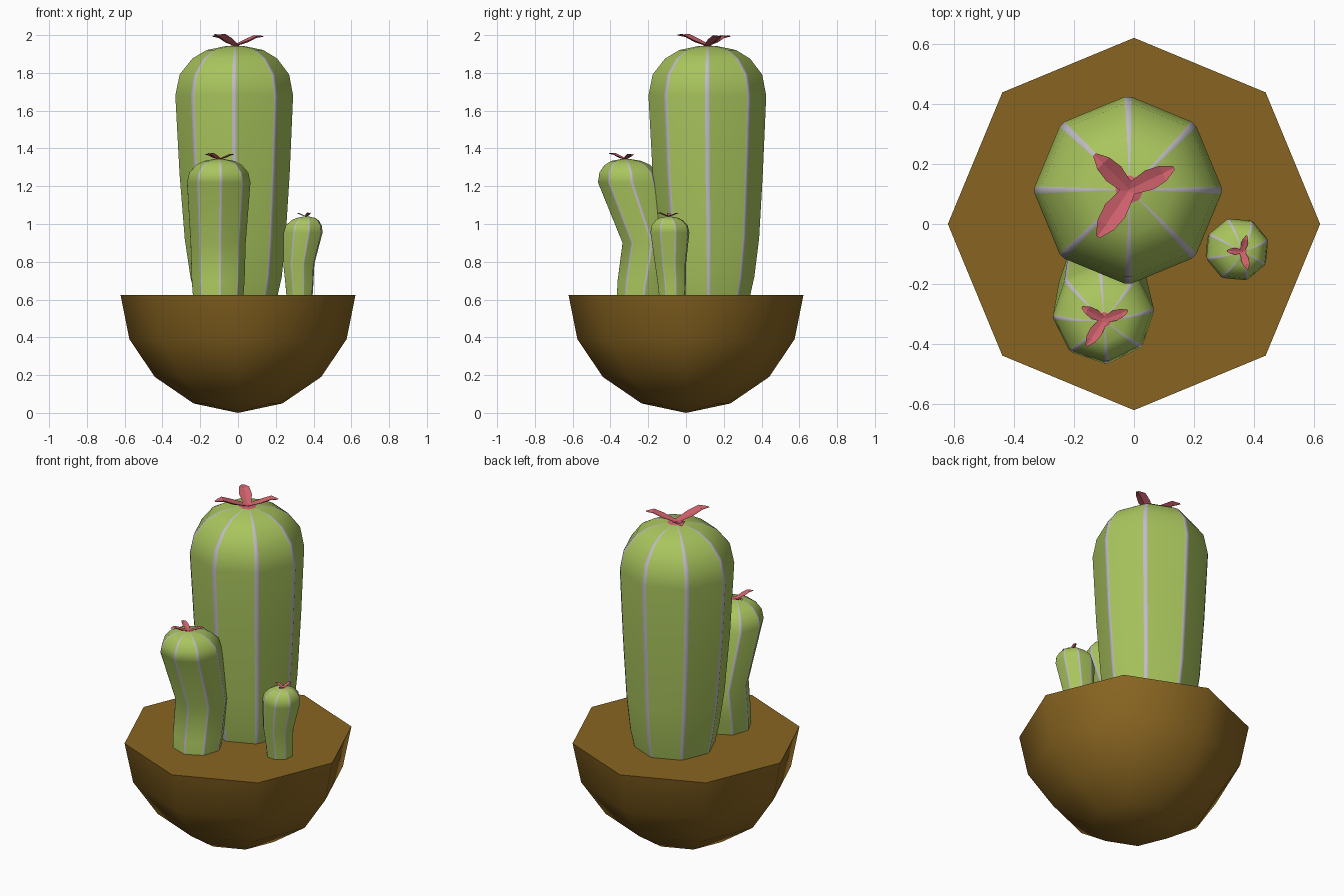
import bpy, bmesh
from math import sin, cos, tau, radians
from mathutils import Vector

if "Cube" in bpy.data.objects:
    bpy.data.objects.remove(bpy.data.objects["Cube"])


def material(name, rgb):
    m = bpy.data.materials.new(name)
    m.diffuse_color = (*rgb, 1)
    m.use_nodes = True
    m.node_tree.nodes["Principled BSDF"].inputs["Base Color"].default_value = m.diffuse_color
    return m


BROWN = material("pot_brown", (0.25, 0.13, 0.015))
GREEN = material("cactus_green", (0.40, 0.56, 0.11))
GREY = material("rib_grey", (0.52, 0.50, 0.55))
PINK = material("flower_pink", (0.62, 0.12, 0.15))


def finish(name, bm, mats, angle):
    bmesh.ops.recalc_face_normals(bm, faces=bm.faces)
    me = bpy.data.meshes.new(name)
    bm.to_mesh(me)
    bm.free()
    ob = bpy.data.objects.new(name, me)
    bpy.context.collection.objects.link(ob)
    for m in mats:
        me.materials.append(m)
    bpy.ops.object.select_all(action='DESELECT')
    ob.select_set(True)
    bpy.context.view_layer.objects.active = ob
    bpy.ops.object.shade_smooth_by_angle(angle=radians(angle))
    return ob


def loft(bm, rings, mat=lambda row, i: 0):
    """Skin a list of equal-sized vertex rings."""
    for row, (a, b) in enumerate(zip(rings, rings[1:])):
        n = len(a)
        for i in range(n):
            j = (i + 1) % n
            bm.faces.new((a[i], a[j], b[j], b[i])).material_index = mat(row, i)


# Pot: lower half of an eight-sided sphere with a flat top
bm = bmesh.new()
rings = []
for r, z in [(0.235, 0.05), (0.44, 0.19), (0.575, 0.39), (0.622, 0.625)]:
    rings.append([bm.verts.new((r * cos(tau * i / 8), r * sin(tau * i / 8), z)) for i in range(8)])
loft(bm, rings)
bottom = bm.verts.new((0, 0, 0))
for i in range(8):
    bm.faces.new((bottom, rings[0][(i + 1) % 8], rings[0][i]))
bm.faces.new(rings[-1])
finish("pot", bm, [BROWN], 60)


# Cactus: eight panels split by narrow grey ribs, domed top
def cactus(name, body, dome_h, apex, turn, rib):
    x, y, z, r = body[-1]
    rows = list(body)
    for f, t in [(0.93, 0.42), (0.72, 0.74), (0.48, 0.91), (0.15, 0.99)]:
        k = t * t
        rows.append((x + (apex[0] - x) * k, y + (apex[1] - y) * k, z + dome_h * t, r * f))
    bm = bmesh.new()
    rings = []
    for cx, cy, cz, cr in rows:
        ring = []
        for i in range(8):
            a = radians(turn) + tau * i / 8
            for s in (-rib, rib):
                ring.append(bm.verts.new((cx + cr * cos(a + s), cy + cr * sin(a + s), cz)))
        rings.append(ring)
    loft(bm, rings, lambda row, i: 1 if i % 2 == 0 else 0)
    bm.faces.new(rings[0])
    tip = bm.verts.new((*apex, z + dome_h))
    top = rings[-1]
    for i in range(16):
        bm.faces.new((top[i], top[(i + 1) % 16], tip)).material_index = 2
    ob = finish(name, bm, [GREEN, GREY, PINK], 60)
    ob.modifiers.new("flat_panels", 'WEIGHTED_NORMAL').keep_sharp = True


# Flower: three curled, pointed petals spreading from the cactus tip
def flower(name, centre, petals):
    bm = bmesh.new()
    c = Vector(centre)
    for angle, length in petals:
        d = Vector((cos(radians(angle)), sin(radians(angle)), 0))
        side = Vector((-d.y, d.x, 0))
        up = Vector((0, 0, 1))
        rings = []
        # distance, half width, height of edges, depth of the keel
        for t, w, h, k in [(-0.08, 0.10, -0.04, 0.04), (0.45, 0.21, 0.17, 0.10),
                           (0.75, 0.17, 0.30, 0.09), (1.0, 0.04, 0.27, 0.02)]:
            p = c + (d * t + up * h) * length
            s, v = side * w * length, up * k * length
            rings.append([bm.verts.new(q) for q in (p - s, p - v, p + s, p - v * 0.5)])
        loft(bm, rings)
        bm.faces.new(rings[0])
        bm.faces.new(rings[-1])
    finish(name, bm, [PINK], 20)


# Large cactus
cactus("large_cactus",
       [(-0.01, 0.12, 0.60, 0.215), (-0.01, 0.12, 0.72, 0.242), (-0.015, 0.12, 0.92, 0.267),
        (-0.018, 0.115, 1.27, 0.292), (-0.02, 0.113, 1.68, 0.312)],
       0.265, (-0.015, 0.115), 0, 0.04)
flower("large_flower", (-0.015, 0.115, 1.95), [(26, 0.165), (135, 0.165), (236, 0.19)])

# Medium cactus
cactus("medium_cactus",
       [(-0.105, -0.235, 0.60, 0.132), (-0.105, -0.222, 0.70, 0.140),
        (-0.105, -0.190, 0.90, 0.146), (-0.102, -0.298, 1.22, 0.168)],
       0.125, (-0.10, -0.32), 4, 0.045)
flower("medium_flower", (-0.10, -0.32, 1.345), [(21, 0.085), (150, 0.085), (236, 0.105)])

# Small cactus
cactus("small_cactus",
       [(0.326, -0.073, 0.60, 0.070), (0.325, -0.075, 0.68, 0.076),
        (0.322, -0.082, 0.79, 0.085), (0.345, -0.085, 0.955, 0.106)],
       0.085, (0.362, -0.092), 17, 0.05)
flower("small_flower", (0.362, -0.092, 1.042), [(75, 0.055), (178, 0.052), (288, 0.062)])
